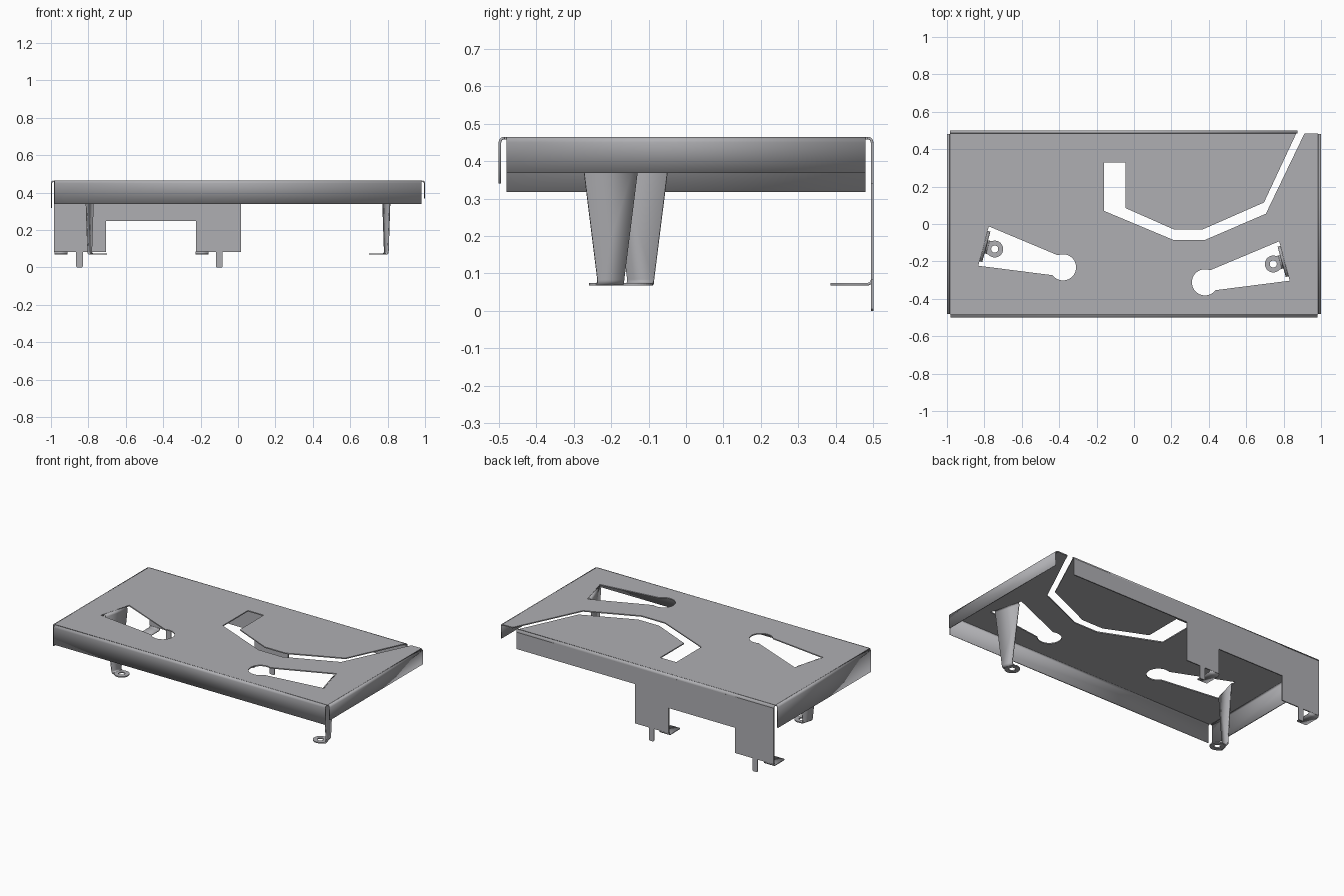
import bpy, bmesh, math
from mathutils import Matrix, Vector

if "Cube" in bpy.data.objects:
    bpy.data.objects.remove(bpy.data.objects["Cube"])

T = 0.007            # sheet thickness
R = 0.012            # bend radius (mid surface)
TOP = 0.465 - T / 2  # mid height of the top plate
FOOT = 0.0715        # mid height of the feet

steel = bpy.data.materials.new("grey_steel")
steel.diffuse_color = (0.43, 0.43, 0.45, 1)
steel.use_nodes = True
steel.node_tree.nodes["Principled BSDF"].inputs["Base Color"].default_value = steel.diffuse_color


def add(name, mesh, matrix):
    ob = bpy.data.objects.new(name, mesh)
    bpy.context.collection.objects.link(ob)
    ob.matrix_world = matrix
    mesh.materials.clear()
    mesh.materials.append(steel)
    return ob


def sheet(name, loops, matrix):
    """Flat sheet with holes: first loop is the outline, the rest are holes."""
    cu = bpy.data.curves.new(name, 'CURVE')
    cu.dimensions = '2D'
    cu.fill_mode = 'BOTH'
    cu.extrude = T / 2
    for loop in loops:
        sp = cu.splines.new('POLY')
        sp.points.add(len(loop) - 1)
        for p, (x, y) in zip(sp.points, loop):
            p.co = (x, y, 0, 1)
        sp.use_cyclic_u = True
    tmp = bpy.data.objects.new(name + "_curve", cu)
    bpy.context.collection.objects.link(tmp)
    dg = bpy.context.evaluated_depsgraph_get()
    mesh = bpy.data.meshes.new_from_object(tmp.evaluated_get(dg))
    bpy.data.objects.remove(tmp)
    bm = bmesh.new()
    bm.from_mesh(mesh)
    bmesh.ops.remove_doubles(bm, verts=bm.verts, dist=1e-5)
    bmesh.ops.recalc_face_normals(bm, faces=bm.faces)
    for f in bm.faces:
        f.smooth = False
    bm.to_mesh(mesh)
    bm.free()
    return add(name, mesh, matrix)


def strip(name, path, halves, matrix):
    """Bent strip: path of (u, z), with a half width along v at each point."""
    bm = bmesh.new()
    rows = [[bm.verts.new((u, s * h, z)) for s in (-1, 1)] for (u, z), h in zip(path, halves)]
    for a, b in zip(rows, rows[1:]):
        bm.faces.new((a[0], b[0], b[1], a[1]))
    mesh = bpy.data.meshes.new(name)
    bm.to_mesh(mesh)
    bm.free()
    ob = add(name, mesh, matrix)
    m = ob.modifiers.new("thickness", 'SOLIDIFY')
    m.thickness = T
    m.offset = 0
    bpy.ops.object.select_all(action='DESELECT')
    ob.select_set(True)
    bpy.context.view_layer.objects.active = ob
    bpy.ops.object.shade_smooth_by_angle(angle=math.radians(30))
    return ob


def arc(cx, cy, r, a0, a1, n):
    return [(cx + r * math.cos(math.radians(a0 + (a1 - a0) * i / n)),
             cy + r * math.sin(math.radians(a0 + (a1 - a0) * i / n))) for i in range(n + 1)]


def frame(x, y, deg, z=0):
    return Matrix.Translation((x, y, z)) @ Matrix.Rotation(math.radians(deg), 4, 'Z')


LEGS = {"left": frame(-0.793, -0.121, -15), "right": frame(0.793, -0.201, 195)}

# Top plate: outline with the open bent slot, plus two keyhole cutouts
outline = [(-0.985, -0.485), (0.985, -0.485), (0.985, 0.485), (0.912, 0.485),
           (0.705, 0.055), (0.38, -0.085), (0.21, -0.085), (-0.16, 0.07),
           (-0.16, 0.33), (-0.045, 0.33), (-0.045, 0.085), (0.215, -0.03),
           (0.365, -0.03), (0.695, 0.115), (0.868, 0.485), (-0.985, 0.485)]
keyhole = [(-R, 0.109)] + arc(0.428, 0, 0.07, 128, -128, 28) + [(-R, -0.109)]
holes = [[(M @ Vector((u, v, 0)))[:2] for u, v in keyhole] for M in LEGS.values()]
sheet("top_plate", [outline] + holes, Matrix.Translation((0, 0, TOP)))

# Folded edges
bend = arc(0, TOP - R, R, 90, 0, 6)
for name, x, y, deg, half, low in (("front_flange", 0, -0.485, -90, 0.98, 0.34),
                                   ("right_flange", 0.985, 0, 0, 0.48, 0.368),
                                   ("left_flange", -0.985, 0, 180, 0.48, 0.318),
                                   ("back_bend", -0.0545, 0.485, 90, 0.9285, TOP - R - 0.001)):
    path = bend + [(R, low)]
    strip(name, path, [half] * len(path), frame(x, y, deg))

# Back panel with two legs, each with a locating tab
low = FOOT + R


def tab(x):
    return [(x - 0.018, low), (x - 0.018, 0.005), (x - 0.013, 0), (x + 0.013, 0),
            (x + 0.018, 0.005), (x + 0.018, low)]


panel = ([(-0.983, TOP - R), (-0.983, low)] + tab(-0.847) +
         [(-0.705, low), (-0.705, 0.248), (-0.225, 0.248), (-0.225, low)] + tab(-0.1) +
         [(0.017, low), (0.017, 0.34), (0.874, 0.34), (0.874, TOP - R)])
sheet("back_panel", [panel],
      Matrix.Translation((0, 0.485 + R, 0)) @ Matrix.Rotation(math.pi / 2, 4, 'X'))

# Inward feet of the back legs
foot_bend = arc(R, low, R, 180, 270, 6)
for name, x in (("outer", -0.947), ("inner", -0.193)):
    path = foot_bend + [(0.1115, FOOT)]
    strip("back_foot_" + name, path, [0.035] * len(path), frame(x, 0.485 + R, -90))

# Tapered front legs folded down from the keyholes, with round drilled feet
leg_path = arc(-R, TOP - R, R, 90, 0, 6) + foot_bend
leg_half = [0.084] * 7 + [0.0365] * 7
foot = [(R, -0.0365)] + arc(0.05, 0, 0.045, -125, 125, 24) + [(R, 0.0365)]
for side, M in LEGS.items():
    strip("front_leg_" + side, leg_path, leg_half, M)
    sheet("front_foot_" + side, [foot, arc(0.05, 0, 0.019, 0, 345, 23)],
          Matrix.Translation((0, 0, FOOT)) @ M)
